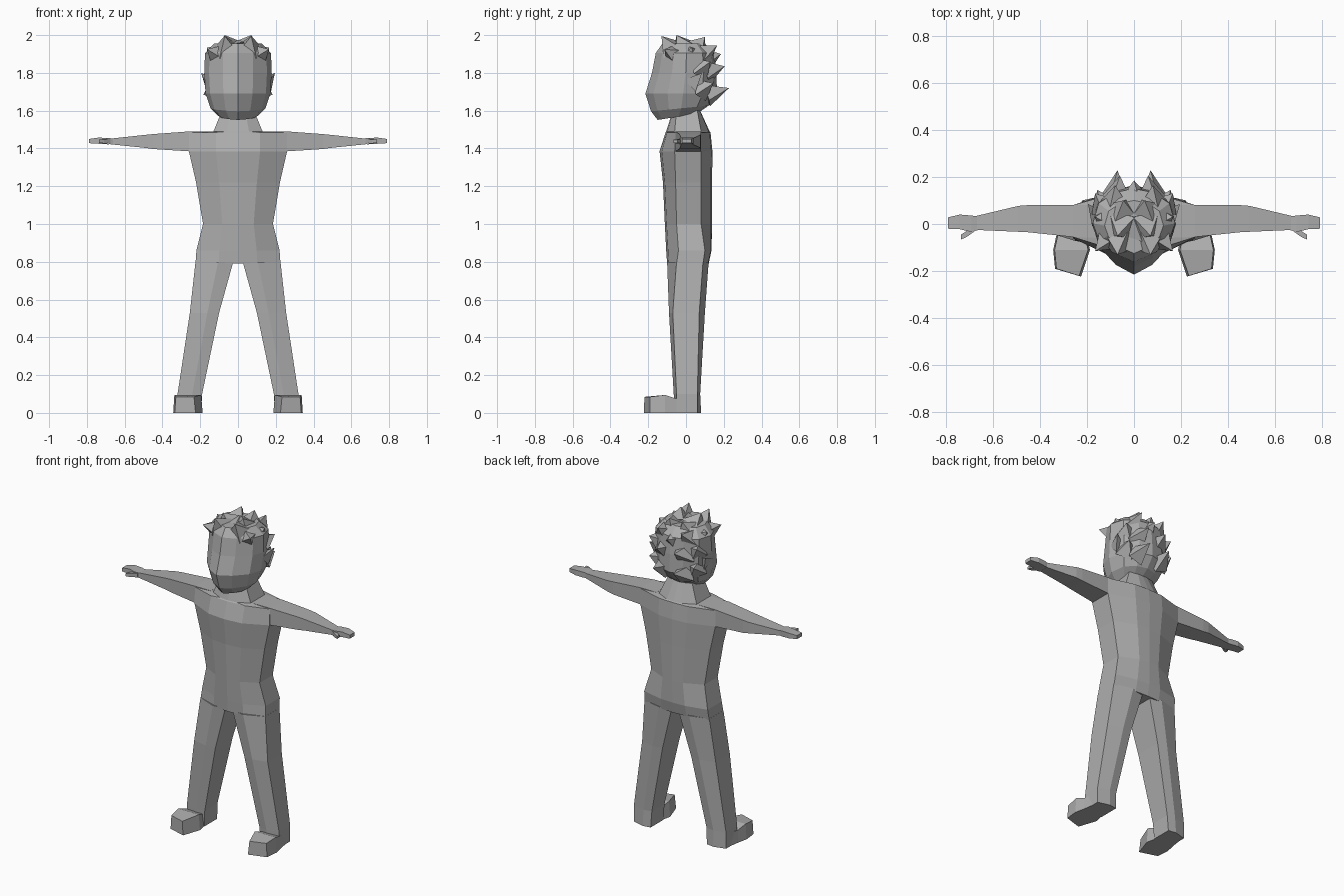
import bpy, bmesh, math
from mathutils import Vector

grey = bpy.data.materials.new("plain grey")
grey.diffuse_color = (0.42, 0.42, 0.42, 1)


def finish(name, bm):
    """Turn a bmesh into a flat shaded object."""
    bmesh.ops.recalc_face_normals(bm, faces=bm.faces)
    me = bpy.data.meshes.new(name)
    bm.to_mesh(me)
    bm.free()
    me.materials.append(grey)
    ob = bpy.data.objects.new(name, me)
    bpy.context.collection.objects.link(ob)
    return ob


def loft(name, rings):
    """Skin a list of equal-length point rings and cap the ends."""
    bm = bmesh.new()
    vs = [[bm.verts.new(p) for p in r] for r in rings]
    n = len(vs[0])
    for a, b in zip(vs, vs[1:]):
        for i in range(n):
            j = (i + 1) % n
            bm.faces.new((a[i], a[j], b[j], b[i]))
    bm.faces.new(vs[0])
    bm.faces.new(vs[-1])
    return finish(name, bm)


def both_sides(name, rings):
    for side, s in (("right", 1), ("left", -1)):
        loft(side + "_" + name, [[(s * x, y, z) for x, y, z in r] for r in rings])


def mirror_ring(half):
    """Close a right-hand half outline that starts and ends on the centre line."""
    return half + [(-x, y, z) for x, y, z in half[-2:0:-1]]


# Torso and neck: z, half width, centre front y, side front y, side back y, centre back y
torso = [
    (0.79, 0.225, -0.100, -0.05, 0.09, 0.12),
    (0.86, 0.220, -0.105, -0.04, 0.10, 0.135),
    (1.00, 0.185, -0.112, -0.05, 0.08, 0.138),
    (1.22, 0.222, -0.122, -0.055, 0.08, 0.138),
    (1.385, 0.26, -0.14, -0.06, 0.08, 0.14),
    (1.485, 0.26, -0.108, -0.055, 0.08, 0.13),
    (1.49, 0.13, -0.105, -0.06, 0.08, 0.125),
    (1.60, 0.085, -0.07, -0.05, 0.06, 0.075),
]
rings = []
for z, w, cf, sf, sb, cb in torso:
    rings.append(mirror_ring([
        (0, cf, z), (w * 0.45, cf * 0.85 + sf * 0.15, z), (w, sf, z),
        (w, sb, z), (w * 0.38, cb * 0.9 + sb * 0.1, z), (0, cb, z)]))
loft("torso", rings)

# Legs: z, inner x, outer x, front y, outer front y, outer back y, back y
legs = [
    (0.80, 0.025, 0.225, -0.100, -0.05, 0.09, 0.12),
    (0.53, 0.100, 0.255, -0.090, -0.07, 0.07, 0.10),
    (0.10, 0.190, 0.320, -0.065, -0.05, 0.06, 0.075),
    (0.00, 0.195, 0.320, -0.060, -0.05, 0.06, 0.08),
]
both_sides("leg", [[
    (xo, of, z), (xi * 0.6 + xo * 0.4, f, z), (xi, f * 0.9, z),
    (xi, b * 0.9, z), (xi * 0.6 + xo * 0.4, b, z), (xo, ob, z)]
    for z, xi, xo, f, of, ob, b in legs])

# Feet: y, inner x, outer x, top z
feet = [(0.03, 0.195, 0.318, 0.08), (-0.05, 0.20, 0.33, 0.075),
        (-0.11, 0.187, 0.343, 0.095), (-0.205, 0.225, 0.335, 0.085)]
both_sides("foot", [[
    (xi, y - (0.018 if y < -0.2 else 0), 0), (xo, y + (0.015 if y < -0.2 else 0), 0),
    (xo - 0.006, y + (0.015 if y < -0.2 else 0), t),
    (xi + 0.008, y - (0.015 if y < -0.2 else 0), t)] for y, xi, xo, t in feet])

# Arms and hands: x, front y, back y, bottom z, top z
arms = [(0.15, -0.055, 0.08, 1.385, 1.49), (0.26, -0.055, 0.08, 1.385, 1.49),
        (0.45, -0.035, 0.08, 1.397, 1.476), (0.49, -0.033, 0.077, 1.403, 1.472),
        (0.675, -0.025, 0.033, 1.422, 1.452)]
hands = [(0.66, -0.025, 0.032, 1.423, 1.452), (0.69, -0.034, 0.036, 1.422, 1.456),
         (0.74, -0.022, 0.04, 1.425, 1.457), (0.79, -0.02, 0.028, 1.428, 1.450)]
thumb = [(0.675, -0.03, -0.01, 1.428, 1.45), (0.71, -0.055, -0.03, 1.427, 1.448),
         (0.735, -0.066, -0.045, 1.43, 1.446)]
for name, secs in (("arm", arms), ("hand", hands), ("thumb", thumb)):
    both_sides(name, [[(x, f, b), (x, k, b), (x, k, t), (x, f, t)]
                      for x, f, k, b, t in secs])

# Head: z, half width, front y, back y, backward tilt
outline = [(0, -1), (0.45, -0.78), (0.86, -0.38), (1, 0.05), (0.86, 0.6), (0.45, 0.9), (0, 1)]
skull = [(1.575, 0.10, -0.15, 0.06, 0.16), (1.615, 0.145, -0.185, 0.12, 0.10),
         (1.69, 0.172, -0.215, 0.165, 0), (1.80, 0.178, -0.18, 0.16, 0),
         (1.905, 0.175, -0.16, 0.15, 0), (1.955, 0.125, -0.125, 0.10, 0)]
rings = []
for z, w, f, b, tilt in skull:
    half = []
    for u, v in outline:
        y = (f + b) / 2 + v * (b - f) / 2
        half.append((u * w, y, z + tilt * y))
    rings.append(mirror_ring(half))
loft("head", rings)


# Hair tufts and ears: three or four sided pyramids sunk into the head
def tuft(name, base, tip, r, sides=4, turn=0.4):
    bm = bmesh.new()
    base, tip = Vector(base), Vector(tip)
    q = (tip - base).to_track_quat('Z', 'Y')
    foot = [bm.verts.new(base + q @ Vector((r * math.cos(a), r * math.sin(a), 0)))
            for a in (turn + i * math.tau / sides for i in range(sides))]
    top = bm.verts.new(tip)
    for i in range(sides):
        bm.faces.new((foot[i], foot[(i + 1) % sides], top))
    bm.faces.new(foot)
    return finish(name, bm)


tufts = [  # base, tip, radius
    ((0.06, -0.07, 1.92), (0.07, -0.13, 1.995), 0.075),
    ((0.05, -0.01, 1.93), (0.07, -0.05, 2.0), 0.08),
    ((0.05, 0.05, 1.92), (0.045, 0.10, 1.99), 0.08),
    ((0.08, 0.08, 1.89), (0.08, 0.165, 1.945), 0.07),
    ((0.10, -0.05, 1.89), (0.165, -0.115, 1.925), 0.07),
    ((0.11, 0.02, 1.89), (0.165, 0.03, 1.935), 0.075),
    ((0.07, 0.10, 1.80), (0.06, 0.205, 1.835), 0.075),
    ((0.12, 0.07, 1.82), (0.165, 0.13, 1.86), 0.07),
    ((0.08, 0.11, 1.68), (0.07, 0.228, 1.72), 0.065),
    ((0.12, 0.07, 1.71), (0.155, 0.145, 1.745), 0.07),
]
for i, (b, t, r) in enumerate(tufts):
    for side, s in (("right", 1), ("left", -1)):
        tuft(f"{side}_hair_tuft_{i + 1}", (s * b[0], b[1], b[2]),
             (s * t[0], t[1], t[2]), r, turn=0.4 * s)
tuft("back_hair_tuft", (0, 0.10, 1.87), (0, 0.185, 1.90), 0.075)
tuft("crown_hair_tuft", (0, 0.0, 1.93), (0, 0.02, 1.975), 0.09)
for side, s in (("right", 1), ("left", -1)):
    tuft(side + "_ear", (s * 0.15, 0.03, 1.74), (s * 0.195, 0.085, 1.80), 0.05, 3)
